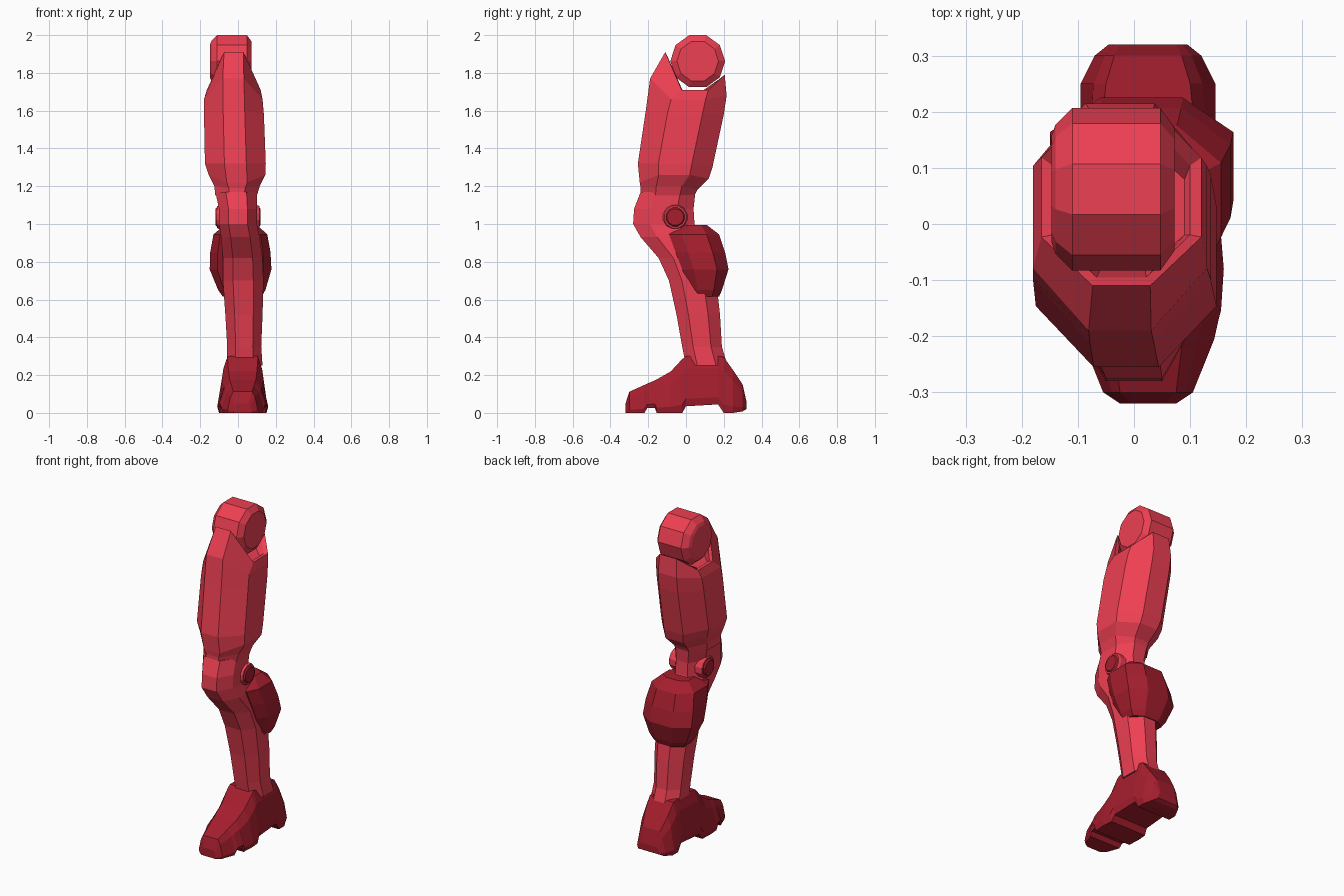
import bpy, bmesh, math
from mathutils import Vector


def material(name, color):
    m = bpy.data.materials.new(name)
    m.diffuse_color = color
    return m


LIGHT = material("light_red", (0.85, 0.05, 0.085, 1))
DARK = material("dark_red", (0.38, 0.013, 0.027, 1))


def loft(name, rings, mat):
    """Skin a list of equal-length point rings and cap both ends."""
    bm = bmesh.new()
    loops = [[bm.verts.new(Vector(p)) for p in r] for r in rings]
    n = len(loops[0])
    for a, b in zip(loops, loops[1:]):
        for i in range(n):
            j = (i + 1) % n
            bm.faces.new((a[i], a[j], b[j], b[i]))
    bm.faces.new(loops[0])
    bm.faces.new(loops[-1])
    bmesh.ops.recalc_face_normals(bm, faces=bm.faces)
    me = bpy.data.meshes.new(name)
    bm.to_mesh(me)
    bm.free()
    me.materials.append(mat)
    ob = bpy.data.objects.new(name, me)
    bpy.context.collection.objects.link(ob)
    return ob


def octagon(xl, xr, yf, yb, zf, zs, zb, front=0.36, back=0.4, side=0.45):
    """Chamfered-box section; front, side and back corners have own heights."""
    cx, hx, cy, hy = (xl + xr) / 2, (xr - xl) / 2, (yf + yb) / 2, (yb - yf) / 2
    f, b, s = hx * front, hx * back, hy * side
    return [(cx - f, yf, zf), (cx + f, yf, zf), (xr, cy - s, zs), (xr, cy + s, zs),
            (cx + b, yb, zb), (cx - b, yb, zb), (xl, cy + s, zs), (xl, cy - s, zs)]


def turned_x(name, profile, y, z, sides, mat):
    """Faceted solid of revolution about the x axis; profile is (x, radius)."""
    rings = []
    for x, r in profile:
        angles = [2 * math.pi * (i + 0.5) / sides + math.pi / 2 for i in range(sides)]
        rings.append([(x, y + r * math.cos(a), z + r * math.sin(a)) for a in angles])
    return loft(name, rings, mat)


# Hip joint drum
turned_x("hip_joint", [(-0.147, 0.095), (-0.14, 0.115), (-0.11, 0.145),
                       (0.047, 0.145), (0.072, 0.11)], 0.062, 1.862, 10, LIGHT)

# Thigh shell with raised front and back lips and a saddle for the hip
thigh = [
    (-0.12, 0.10, -0.24, 0.045, 1.15, 1.15, 1.15),
    (-0.125, 0.115, -0.24, 0.06, 1.19, 1.20, 1.18),
    (-0.155, 0.145, -0.245, 0.12, 1.22, 1.26, 1.24),
    (-0.175, 0.147, -0.255, 0.14, 1.32, 1.32, 1.30),
    (-0.18, 0.137, -0.213, 0.20, 1.60, 1.58, 1.58),
    (-0.18, 0.13, -0.19, 0.215, 1.77, 1.66, 1.68),
    (-0.165, 0.12, -0.11, 0.205, 1.91, 1.71, 1.79),
    (-0.145, 0.10, -0.095, 0.18, 1.88, 1.71, 1.77),
    (-0.13, 0.09, -0.08, 0.14, 1.71, 1.70, 1.71),
]
loft("thigh", [octagon(*r) for r in thigh], LIGHT)

# Knee cap running down into the shin
shin = [
    (1.17, -0.12, 0.10, -0.24, 0.05),
    (1.08, -0.10, 0.10, -0.275, 0.04),
    (1.00, -0.10, 0.10, -0.28, 0.045),
    (0.93, -0.09, 0.115, -0.24, 0.08),
    (0.82, -0.08, 0.13, -0.145, 0.14),
    (0.70, -0.08, 0.135, -0.09, 0.16),
    (0.52, -0.067, 0.13, -0.05, 0.18),
    (0.35, -0.057, 0.123, -0.02, 0.19),
    (0.25, -0.06, 0.13, 0.00, 0.22),
]
loft("lower_leg", [octagon(*r[1:], r[0], r[0], r[0], front=0.5) for r in shin], LIGHT)

# Knee pivot: light collar with dark end caps
turned_x("knee_pivot_collar", [(-0.11, 0.06), (-0.10, 0.066), (0.10, 0.066),
                               (0.113, 0.06)], -0.057, 1.037, 12, LIGHT)
turned_x("knee_pivot_caps", [(-0.12, 0.045), (-0.112, 0.052), (0.112, 0.052),
                             (0.12, 0.045)], -0.057, 1.037, 12, DARK)

# Calf armour wrapped round the back of the shin
calf = [
    (0.995, -0.07, 0.10, -0.01, 0.11),
    (0.945, -0.13, 0.155, -0.09, 0.175),
    (0.85, -0.147, 0.172, -0.055, 0.207),
    (0.76, -0.15, 0.177, -0.02, 0.225),
    (0.65, -0.105, 0.145, 0.02, 0.19),
    (0.615, -0.08, 0.125, 0.03, 0.175),
]
loft("calf_armor", [octagon(*r[1:], r[0], r[0], r[0], front=0.75, back=0.45, side=0.5)
                    for r in calf], DARK)

# Foot: sections along y as (y, sole z, top z, top half width, sole half width)
foot = [
    (-0.32, 0.00, 0.05, 0.03, 0.05),
    (-0.30, 0.00, 0.112, 0.05, 0.08),
    (-0.22, 0.00, 0.148, 0.06, 0.112),
    (-0.205, 0.025, 0.155, 0.063, 0.118),
    (-0.165, 0.025, 0.172, 0.067, 0.127),
    (-0.155, 0.00, 0.177, 0.07, 0.13),
    (-0.08, 0.00, 0.22, 0.075, 0.135),
    (-0.02, 0.00, 0.285, 0.08, 0.13),
    (0.00, 0.035, 0.30, 0.08, 0.125),
    (0.17, 0.045, 0.30, 0.08, 0.12),
    (0.20, 0.00, 0.295, 0.08, 0.12),
    (0.25, 0.00, 0.225, 0.075, 0.12),
    (0.30, 0.008, 0.15, 0.06, 0.095),
    (0.32, 0.02, 0.06, 0.05, 0.07),
]
rings = []
for y, zb, zt, wt, wb in foot:
    h = zt - zb
    half = [(wt, zt), ((wt + wb) / 2, zb + 0.75 * h), (wb, zb + 0.15 * h), (wb * 0.93, zb)]
    rings.append([(0.025 + w, y, z) for w, z in half]
                 + [(0.025 - w, y, z) for w, z in reversed(half)])
loft("foot", rings, DARK)
